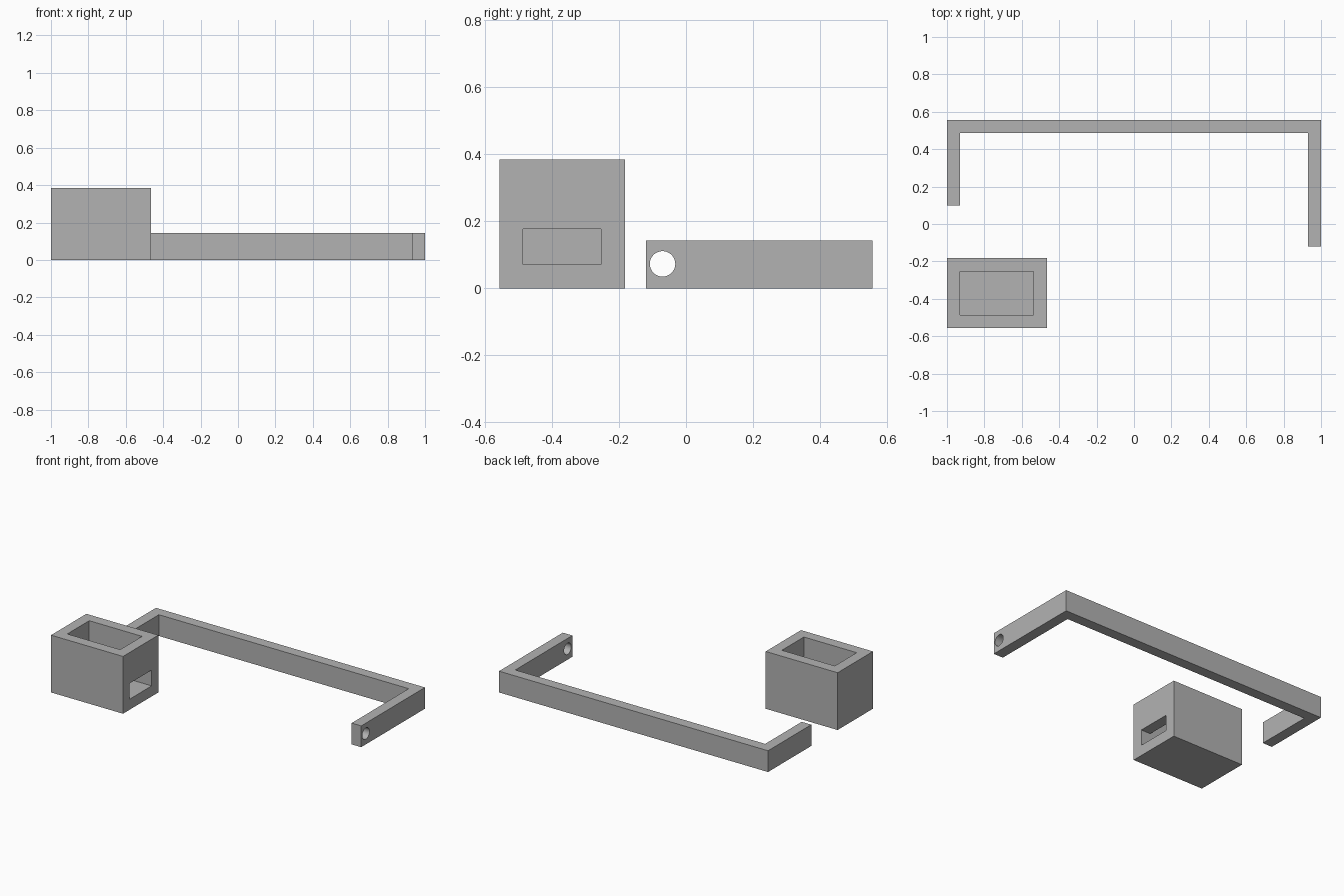
import bpy
import bmesh
import math

cube = bpy.data.objects.get("Cube")
if cube:
    bpy.data.objects.remove(cube, do_unlink=True)

grey = bpy.data.materials.new("plain_grey")
grey.use_nodes = True
colour = (0.45, 0.45, 0.45, 1.0)
grey.diffuse_color = colour
grey.node_tree.nodes["Principled BSDF"].inputs["Base Color"].default_value = colour


def prism(name, outline, bottom, top):
    """Extrude a flat outline upward into a solid."""
    bm = bmesh.new()
    face = bm.faces.new([bm.verts.new((x, y, bottom)) for x, y in outline])
    up = bmesh.ops.extrude_face_region(bm, geom=[face])["geom"]
    verts = [v for v in up if isinstance(v, bmesh.types.BMVert)]
    bmesh.ops.translate(bm, verts=verts, vec=(0, 0, top - bottom))
    bmesh.ops.recalc_face_normals(bm, faces=bm.faces)
    mesh = bpy.data.meshes.new(name)
    bm.to_mesh(mesh)
    bm.free()
    mesh.materials.append(grey)
    obj = bpy.data.objects.new(name, mesh)
    bpy.context.collection.objects.link(obj)
    return obj


def block(name, x0, x1, y0, y1, z0, z1):
    return prism(name, [(x0, y0), (x1, y0), (x1, y1), (x0, y1)], z0, z1)


def select(obj):
    bpy.ops.object.select_all(action="DESELECT")
    obj.select_set(True)
    bpy.context.view_layer.objects.active = obj


def cut(obj, cutter):
    """Subtract the cutter, then discard it."""
    cutter.hide_render = True
    mod = obj.modifiers.new("cut", "BOOLEAN")
    mod.operation = "DIFFERENCE"
    mod.solver = "EXACT"
    mod.object = cutter
    select(obj)
    bpy.ops.object.modifier_apply(modifier=mod.name)
    bpy.data.objects.remove(cutter, do_unlink=True)


WALL = 0.071
BACK = 0.557
BAR_HEIGHT = 0.143

# Bracket: long back bar with two arms of unequal length
left_end, right_end = -0.12, 0.098
inner = 1 - WALL
bracket = prism("bracket", [
    (-1, right_end), (-inner, right_end), (-inner, BACK - WALL),
    (inner, BACK - WALL), (inner, left_end), (1, left_end),
    (1, BACK), (-1, BACK)], 0, BAR_HEIGHT)

# Round pivot hole through the longer arm
bpy.ops.mesh.primitive_cylinder_add(
    vertices=48, radius=0.038, depth=0.3,
    location=(1 - WALL / 2, -0.07, 0.073), rotation=(0, math.pi / 2, 0))
hole = bpy.context.object
hole.name = "pivot_hole_cutter"
hole.data.materials.append(grey)
cut(bracket, hole)
select(bracket)
bpy.ops.object.shade_smooth_by_angle(angle=math.radians(30))

# Holder: open-topped box with a slot through its left wall
x0, x1, y0, y1 = -1, -0.465, -BACK, -0.182
holder = block("holder_box", x0, x1, y0, y1, 0, 0.385)
cut(holder, block("cavity_cutter", x0 + WALL, x1 - WALL,
                  y0 + WALL, y1 - WALL, WALL, 0.6))
cut(holder, block("slot_cutter", x1 - 2 * WALL, x1 + WALL,
                  y0 + WALL, y1 - WALL, WALL, 0.177))
